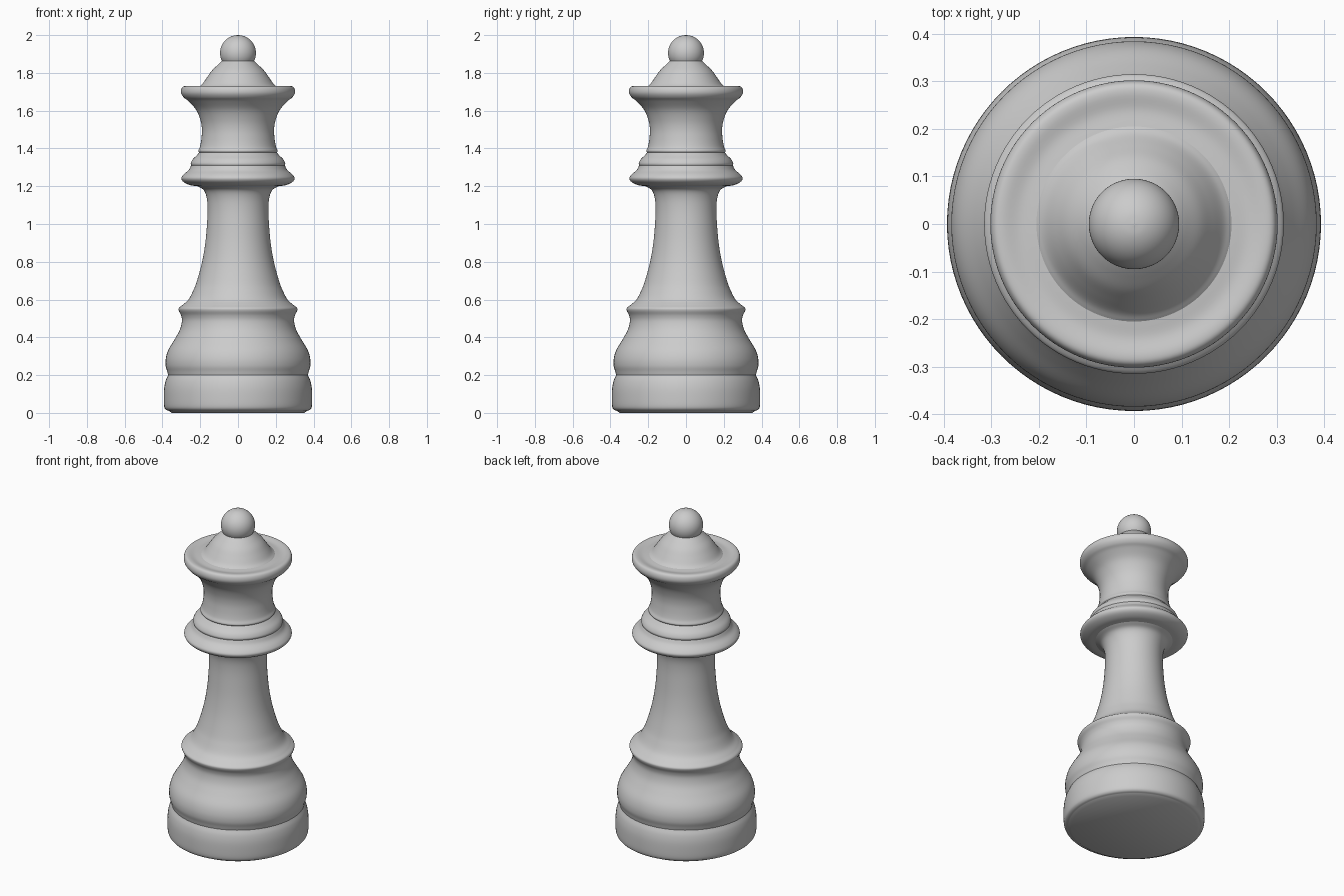
import bpy, bmesh, math
from mathutils import Vector

if "Cube" in bpy.data.objects:
    bpy.data.objects.remove(bpy.data.objects["Cube"])


def smooth_path(pts, n=5):
    # Catmull-Rom curve through (radius, height) points
    p = [Vector(q) for q in pts]
    p = [2 * p[0] - p[1]] + p + [2 * p[-1] - p[-2]]
    out = []
    for a, b, c, d in zip(p, p[1:], p[2:], p[3:]):
        for i in range(n):
            t = i / n
            out.append(0.5 * (2 * b + (c - a) * t + (2 * a - 5 * b + 4 * c - d) * t**2
                              + (3 * b - a - 3 * c + d) * t**3))
    out.append(p[-2])
    return out


def lathe(name, pts, start=(), steps=96):
    path = [Vector(q) for q in start] + smooth_path(pts)
    bm = bmesh.new()
    vs = [bm.verts.new((max(r, 0), 0, z)) for r, z in path]
    es = [bm.edges.new(pair) for pair in zip(vs, vs[1:])]
    bmesh.ops.spin(bm, geom=vs + es, cent=(0, 0, 0), axis=(0, 0, 1),
                   angle=math.tau, steps=steps)
    bmesh.ops.remove_doubles(bm, verts=bm.verts, dist=1e-5)
    # point the faces outwards
    mid = Vector((0, 0, (path[0].y + path[-1].y) / 2))
    bm.normal_update()
    if sum(f.normal.dot(f.calc_center_median() - mid) * f.calc_area() for f in bm.faces) < 0:
        bmesh.ops.reverse_faces(bm, faces=bm.faces)
    me = bpy.data.meshes.new(name)
    bm.to_mesh(me)
    bm.free()
    ob = bpy.data.objects.new(name, me)
    bpy.context.collection.objects.link(ob)
    bpy.ops.object.select_all(action='DESELECT')
    ob.select_set(True)
    bpy.context.view_layer.objects.active = ob
    bpy.ops.object.shade_smooth_by_angle(angle=math.radians(40))
    return ob


# Foot with flat underside
lathe("foot", [(.365, .01), (.382, .017), (.391, .035), (.393, .08), (.391, .13),
               (.383, .17), (.37, .2)], start=[(0, 0.005), (.35, .005)])

# Swelling base up to the sharp shoulder rim
lathe("base_bulge", [(.37, .2), (.375, .22), (.383, .25), (.382, .29), (.368, .335),
                     (.335, .39), (.308, .44), (.297, .485), (.301, .515),
                     (.313, .54), (.313, .555), (.295, .57)])

# Tapering stem flaring into the collar
lathe("stem", [(.295, .57), (.262, .6), (.236, .65), (.217, .7), (.19, .8), (.173, .9),
               (.164, 1), (.161, 1.08), (.166, 1.14), (.182, 1.18), (.215, 1.2)])

# Stepped collar
lathe("collar_ring", [(.215, 1.2), (.255, 1.206), (.288, 1.222), (.3, 1.242),
                      (.288, 1.262), (.262, 1.285), (.248, 1.31)])
lathe("collar_step", [(.248, 1.31), (.25, 1.322), (.24, 1.342), (.22, 1.362), (.205, 1.378)])

# Waisted crown with rounded lip
lathe("crown", [(.205, 1.378), (.21, 1.388), (.201, 1.41), (.194, 1.45), (.191, 1.5),
                (.199, 1.55), (.222, 1.605), (.262, 1.65), (.287, 1.67), (.3, 1.69),
                (.301, 1.71), (.293, 1.726), (.275, 1.73), (.24, 1.724), (.205, 1.727)])

# Domed cap
lathe("crown_dome", [(.205, 1.727), (.188, 1.742), (.165, 1.775), (.14, 1.81),
                     (.11, 1.84), (.088, 1.86), (.08, 1.872)])

# Ball finial
ball = [(.095 * math.cos(a), 1.905 + .095 * math.sin(a))
        for a in [math.radians(d) for d in range(-30, 91, 15)]]
lathe("finial_ball", [(.08, 1.872 - .012)] + ball[:-1] + [(0, 2.0)])

# Rest the piece on the ground
bpy.data.objects["foot"].data.update()
for v in bpy.data.objects["foot"].data.vertices:
    if v.co.z < .006:
        v.co.z = 0
